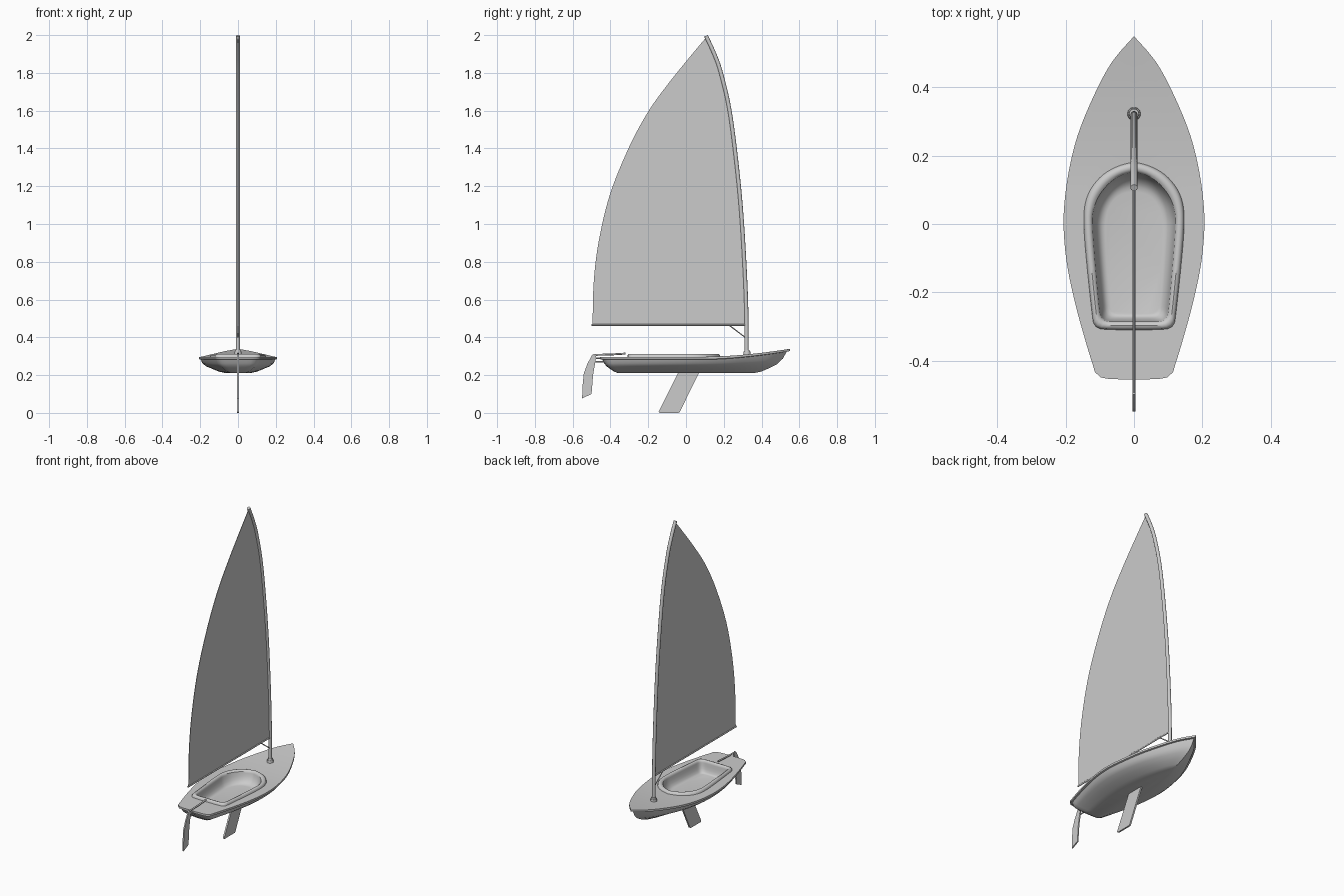
import bpy, bmesh
from mathutils import Vector

if "Cube" in bpy.data.objects:
    bpy.data.objects.remove(bpy.data.objects["Cube"])

N = 48  # samples per half outline


def spline(pts, steps=12):
    """Catmull-Rom through 2D points, open ended."""
    p = [Vector(q) for q in pts]
    p = [2 * p[0] - p[1]] + p + [2 * p[-1] - p[-2]]
    out = []
    for i in range(1, len(p) - 2):
        a, b, c, d = p[i - 1:i + 3]
        for k in range(steps):
            t = k / steps
            out.append(0.5 * (2 * b + (c - a) * t + (2 * a - 5 * b + 4 * c - d) * t * t
                              + (3 * b - a - 3 * c + d) * t ** 3))
    return out + [p[-2]]


def resample(pts, n):
    """Even arc-length samples along a polyline."""
    d = [0]
    for a, b in zip(pts, pts[1:]):
        d.append(d[-1] + (b - a).length)
    out, j = [], 0
    for i in range(n + 1):
        s = d[-1] * i / n
        while j < len(d) - 2 and d[j + 1] < s:
            j += 1
        out.append(pts[j].lerp(pts[j + 1], (s - d[j]) / max(d[j + 1] - d[j], 1e-9)))
    return out


def outline(pts):
    """Half outline (bow to stern) mirrored into a closed ring."""
    h = resample(spline(pts), N)
    return h + [Vector((-v.x, v.y)) for v in h[-2:0:-1]]


def finish(name, bm, smooth=True):
    bmesh.ops.recalc_face_normals(bm, faces=bm.faces)
    me = bpy.data.meshes.new(name)
    bm.to_mesh(me)
    bm.free()
    ob = bpy.data.objects.new(name, me)
    bpy.context.collection.objects.link(ob)
    if smooth:
        bpy.ops.object.select_all(action='DESELECT')
        ob.select_set(True)
        bpy.context.view_layer.objects.active = ob
        bpy.ops.object.shade_smooth_by_angle(angle=0.6)
    return ob


def loft(name, rings, cap_start=False, cap_end=False):
    bm = bmesh.new()
    vs = [[bm.verts.new(c) for c in r] for r in rings]
    for a, b in zip(vs, vs[1:]):
        for i in range(len(a)):
            j = (i + 1) % len(a)
            bm.faces.new((a[i], a[j], b[j], b[i]))
    if cap_start:
        bm.faces.new(vs[0])
    if cap_end:
        bm.faces.new(vs[-1])
    return finish(name, bm)


def plate(name, pts, thick):
    """Flat profile in the y-z plane, extruded about x = 0."""
    bm = bmesh.new()
    a = [bm.verts.new((thick / 2, y, z)) for y, z in pts]
    f = bm.faces.new(a)
    g = bmesh.ops.extrude_face_region(bm, geom=[f])
    bmesh.ops.translate(bm, vec=(-thick, 0, 0),
                        verts=[v for v in g['geom'] if isinstance(v, bmesh.types.BMVert)])
    return finish(name, bm, False)


def tube(name, pts, r):
    """Round bar following (y, z) points."""
    cu = bpy.data.curves.new(name, 'CURVE')
    cu.dimensions = '3D'
    cu.bevel_depth = r
    cu.bevel_resolution = 4
    cu.use_fill_caps = True
    s = cu.splines.new('POLY')
    s.points.add(len(pts) - 1)
    for p, (y, z) in zip(s.points, pts):
        p.co = (0, y, z, 1)
    s.use_smooth = True
    ob = bpy.data.objects.new(name, cu)
    bpy.context.collection.objects.link(ob)
    return ob


def sheer(y):
    return 0.297 + 0.042 * max(0, (y - 0.1) / 0.45) ** 1.7


# hull and deck outlines
deck = outline([(0, .55), (.045, .5), (.08, .45), (.125, .36), (.165, .26), (.19, .16), (.204, .06),
                (.206, -.02), (.196, -.12), (.173, -.23), (.143, -.34), (.12, -.415),
                (.112, -.438), (.09, -.452), (.045, -.455), (0, -.456)])
coam = outline([(0, .182), (.045, .17), (.09, .145), (.125, .105), (.143, .06), (.147, 0), (.14, -.1),
                (.122, -.27), (.115, -.295), (.1, -.307), (.05, -.31), (0, -.31)])
well = outline([(0, .152), (.04, .14), (.075, .115), (.105, .075), (.119, .03), (.12, -.01), (.112, -.12),
                (.1, -.25), (.093, -.275), (.078, -.284), (.04, -.285), (0, -.285)])
floor = outline([(0, .095), (.03, .09), (.055, .075), (.075, .045), (.083, .01), (.084, -.02), (.08, -.12),
                 (.073, -.235), (.067, -.255), (.055, -.262), (.03, -.264), (0, -.264)])


def mix(a, b, t, z=None):
    r = [p.lerp(q, t) for p, q in zip(a, b)]
    return [(p.x, p.y, sheer(p.y) if z is None else z) for p in r]


def shell(sx, sy, cy, z, lift):
    """Hull ring: scaled deck outline, following part of the sheer."""
    return [(p.x * sx, cy + (p.y - .047) * sy, z + lift * (sheer(p.y) - .297)) for p in deck]


# hull: underside, rubbing edge, deck, coaming and cockpit well
hull = [shell(.30, .71, 0, .21, 0), shell(.48, .77, .008, .218, 0), shell(.66, .84, .02, .233, .1),
        shell(.82, .9, .032, .247, .3), shell(.91, .94, .04, .262, .6), shell(.955, .97, .045, .282, 1),
        shell(1, 1, .047, .285, 1)]
hull += [mix(deck, coam, i / 6) for i in range(7)]
hull += [mix(coam, well, t, z) for t, z in
         ((.08, .306), (.25, .311), (.5, .313), (.75, .311), (.95, .305), (1, .297))]
hull += [mix(well, floor, t, z) for t, z in
         ((.1, .28), (.25, .262), (.5, .247), (.75, .24), (1, .238))]
loft("hull", hull, True, True)

# mast with its collar
mast = spline([(.321, .3), (.318, .6), (.297, 1), (.27, 1.3), (.231, 1.6),
               (.185, 1.8), (.15, 1.9), (.106, 1.996)], 6)
tube("mast", [tuple(v) for v in mast], .0105)
for name, r, z, h in (("mast_collar", .02, .313, .022), ("mast_collar_ring", .0155, .327, .012)):
    bm = bmesh.new()
    bmesh.ops.create_cone(bm, cap_ends=True, segments=32, radius1=r, radius2=r * .9, depth=h)
    bmesh.ops.translate(bm, vec=(0, .323, z), verts=bm.verts)
    finish(name, bm)

# sail: mast edge going up, curved trailing edge going down
luff = [tuple(v) for v in mast if v.y > .47 and v.y < 1.98]
leech = [tuple(v) for v in spline([(.1, 1.98), (0, 1.86), (-.1, 1.735), (-.2, 1.595), (-.3, 1.41),
                                   (-.4, 1.165), (-.46, .92), (-.488, .7), (-.495, .465)], 5)]
plate("sail", [(.318, .465)] + luff + leech, .003)

# boom and its strut
tube("boom", [(-.5, .465), (.318, .465)], .005)
tube("boom_strut", [(.23, .463), (.32, .395)], .003)

# tiller, rudder and hinge pins
tube("tiller", [(-.49, .307), (-.4, .309), (-.32, .314)], .005)
plate("rudder", [(-.498, .305), (-.488, .312), (-.474, .308), (-.48, .27), (-.492, .2), (-.5, .1),
                 (-.55, .077), (-.547, .15), (-.541, .21), (-.522, .26)], .008)
for i, z in enumerate((.29, .27)):
    tube(f"rudder_hinge_{i + 1}", [(-.488, z), (-.43, z)], .004)

# centreboard
plate("centreboard", [(-.035, .225), (.075, .225), (-.033, .005), (-.04, 0), (-.14, 0), (-.145, .006)], .01)
